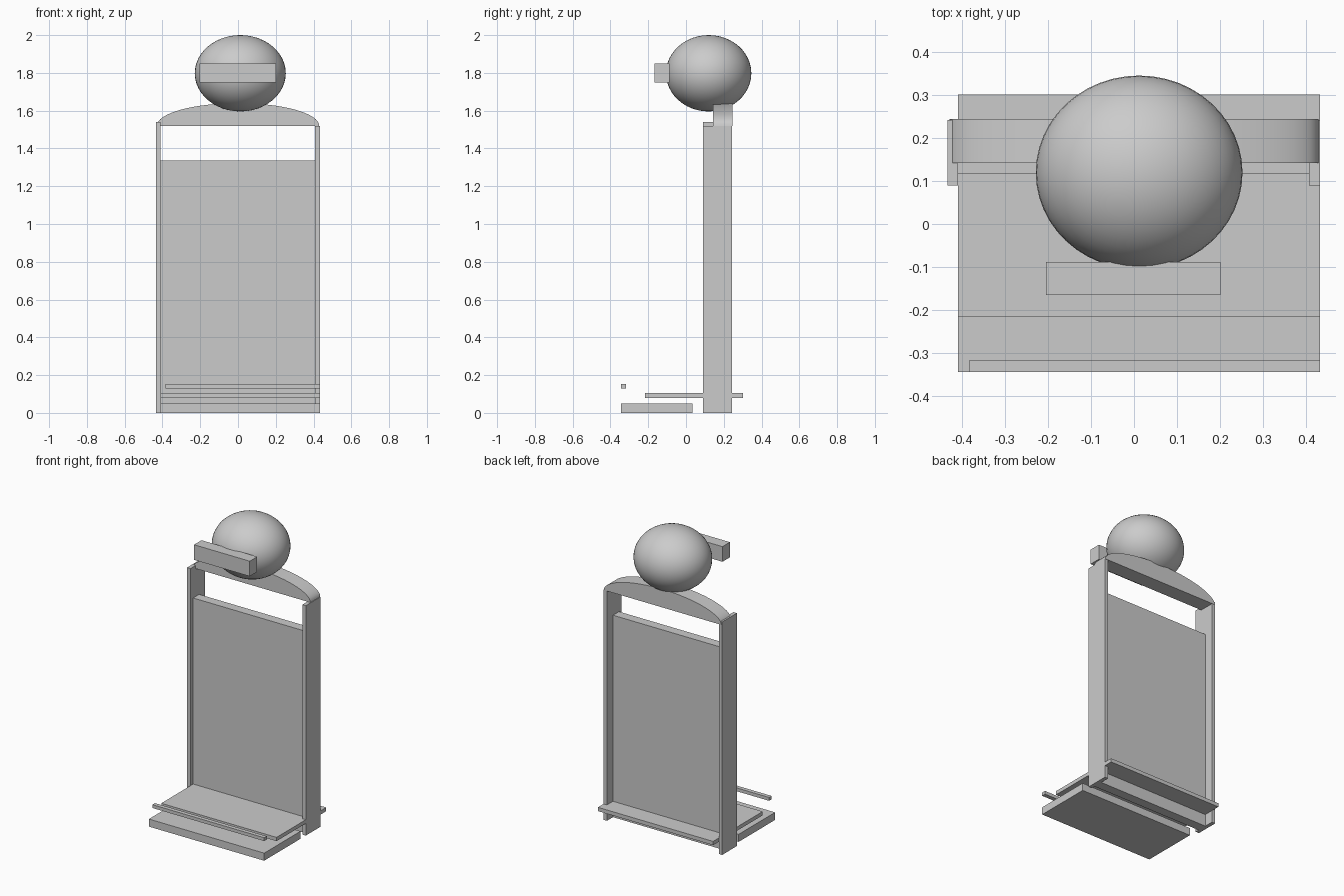
import bpy
import bmesh
from math import cos, sin, pi, radians

if "Cube" in bpy.data.objects:
    bpy.data.objects.remove(bpy.data.objects["Cube"])

grey = bpy.data.materials.new("plain_grey")
grey.use_nodes = True
colour = (0.6, 0.6, 0.6, 1)
grey.diffuse_color = colour
grey.node_tree.nodes["Principled BSDF"].inputs["Base Color"].default_value = colour


def finish(name, bm):
    """Turn a bmesh into a named object with the shared material."""
    bmesh.ops.recalc_face_normals(bm, faces=bm.faces)
    mesh = bpy.data.meshes.new(name)
    bm.to_mesh(mesh)
    bm.free()
    mesh.materials.append(grey)
    obj = bpy.data.objects.new(name, mesh)
    bpy.context.collection.objects.link(obj)
    return obj


def smooth(obj, angle):
    bpy.ops.object.select_all(action="DESELECT")
    obj.select_set(True)
    bpy.context.view_layer.objects.active = obj
    bpy.ops.object.shade_smooth_by_angle(angle=radians(angle))


def box(name, xs, ys, zs):
    """Box given by its low and high limit on each axis."""
    bm = bmesh.new()
    bmesh.ops.create_cube(bm, size=1)
    for v in bm.verts:
        for i, (low, high) in enumerate((xs, ys, zs)):
            v.co[i] = low if v.co[i] < 0 else high
    return finish(name, bm)


# Upright frame and the panel held in it
box("right_post", (-0.435, -0.41), (0.09, 0.243), (0, 1.54))
box("left_post", (0.408, 0.433), (0.09, 0.243), (0, 1.52))
box("back_panel", (-0.41, 0.408), (0.117, 0.18), (0, 1.335))

# Foot: base slab, shelf running through the frame, front rail
box("base_slab", (-0.41, 0.433), (-0.345, 0.035), (0, 0.05))
box("shelf", (-0.41, 0.433), (-0.216, 0.302), (0.08, 0.105))
box("front_rail", (-0.385, 0.433), (-0.345, -0.318), (0.13, 0.152))

# Arched top: half-ellipse profile extruded backwards
bm = bmesh.new()
steps = 32
profile = [bm.verts.new((0.43 * cos(pi * i / steps), 0.142,
                         1.52 + 0.12 * sin(pi * i / steps)))
           for i in range(steps + 1)]
face = bm.faces.new(profile)
extruded = bmesh.ops.extrude_face_region(bm, geom=[face])["geom"]
bmesh.ops.translate(bm, vec=(0, 0.103, 0),
                    verts=[g for g in extruded if isinstance(g, bmesh.types.BMVert)])
smooth(finish("arched_top", bm), 30)

# Ball on the arch, with a bar across its front
bm = bmesh.new()
bmesh.ops.create_uvsphere(bm, u_segments=48, v_segments=24, radius=1)
bmesh.ops.scale(bm, vec=(0.241, 0.226, 0.202), verts=bm.verts)
bmesh.ops.translate(bm, vec=(0.012, 0.12, 1.798), verts=bm.verts)
smooth(finish("ball", bm), 30)
box("front_bar", (-0.205, 0.202), (-0.166, -0.088), (1.75, 1.85))
